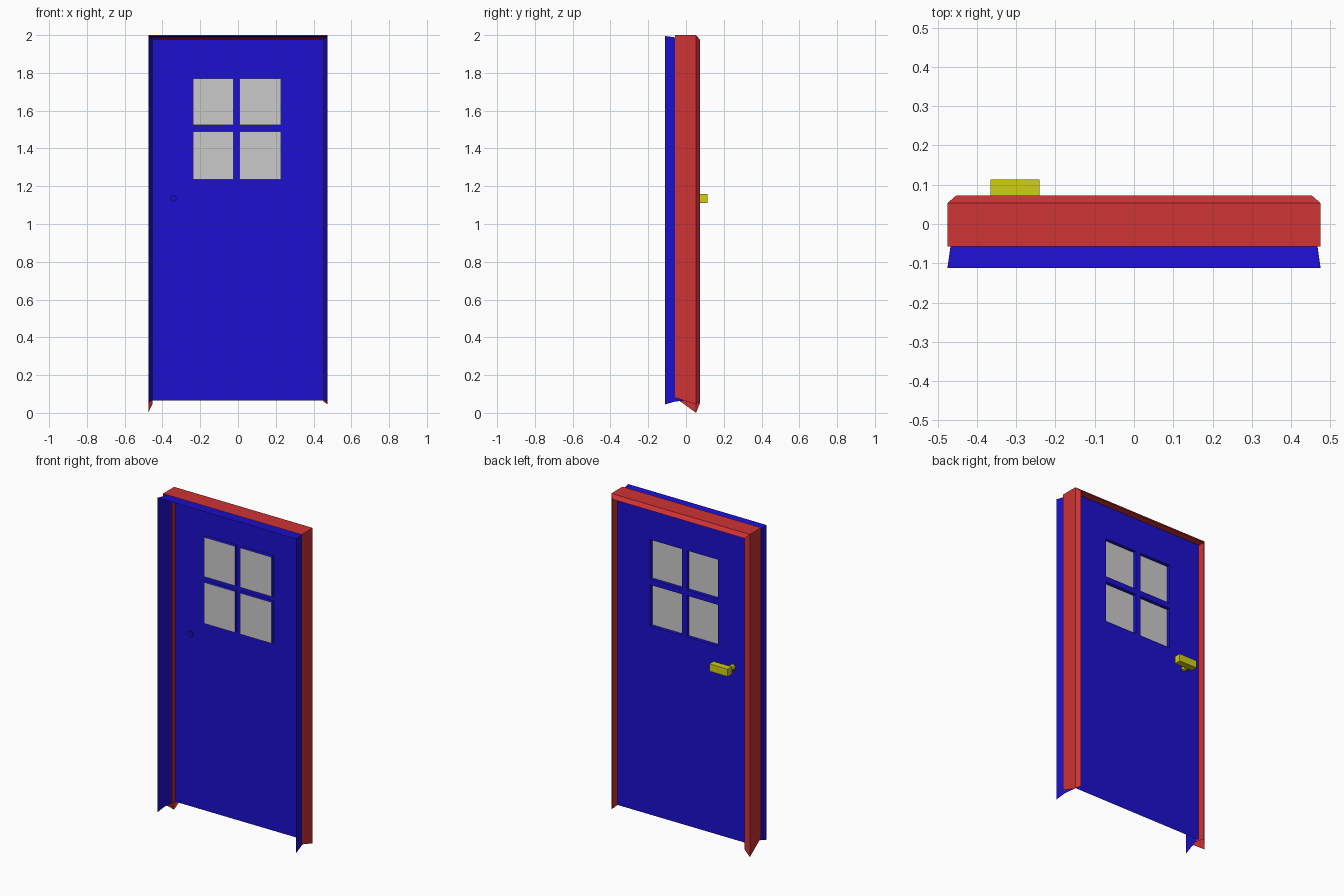
import bpy, bmesh

if "Cube" in bpy.data.objects:
    bpy.data.objects.remove(bpy.data.objects["Cube"])


def material(name, rgb):
    m = bpy.data.materials.new(name)
    m.diffuse_color = (*rgb, 1)
    m.use_nodes = True
    m.node_tree.nodes["Principled BSDF"].inputs["Base Color"].default_value = m.diffuse_color
    return m


BLUE = material("blue_paint", (0.012, 0.005, 0.62))
RED = material("red_paint", (0.62, 0.033, 0.035))
BRASS = material("yellow_metal", (0.63, 0.62, 0.006))


def finish(name, bm, mat=None):
    mesh = bpy.data.meshes.new(name)
    bmesh.ops.recalc_face_normals(bm, faces=bm.faces)
    bm.to_mesh(mesh)
    bm.free()
    ob = bpy.data.objects.new(name, mesh)
    bpy.context.collection.objects.link(ob)
    if mat:
        mesh.materials.append(mat)
    return ob


def arch(name, rows, mat):
    """Loft door-shaped outlines; row = y, half width, top, left foot, right foot."""
    bm = bmesh.new()
    loops = []
    for y, w, top, left, right in rows:
        pts = [(-w, y, left), (-w, y, top), (w, y, top), (w, y, right)]
        loops.append([bm.verts.new(p) for p in pts])
    for a, b in zip(loops, loops[1:]):
        for i in range(3):
            bm.faces.new((a[i], a[i + 1], b[i + 1], b[i]))
    return finish(name, bm, mat)


def box(name, lo, hi, mat=None):
    bm = bmesh.new()
    bmesh.ops.create_cube(bm, size=1)
    for v in bm.verts:
        v.co = [lo[i] if v.co[i] < 0 else hi[i] for i in range(3)]
    return finish(name, bm, mat)


def rod(name, x, z, y0, y1, radius, mat):
    bpy.ops.mesh.primitive_cylinder_add(
        vertices=8, radius=radius, depth=y1 - y0,
        location=(x, (y0 + y1) / 2, z), rotation=(1.570796, 0, 0))
    ob = bpy.context.object
    ob.name = name
    ob.data.materials.append(mat)


# Outer red frame with a bevelled back edge and open, slanted feet
arch("door_frame", [
    (-0.057, 0.475, 2.0, 0.08, 0.08),
    (0.053, 0.475, 2.0, 0.0, 0.045),
    (0.073, 0.452, 1.977, 0.05, 0.06),
    (0.0, 0.454, 1.98, 0.066, 0.066)], RED)

# Blue lining flaring out of the front
arch("front_lining", [
    (-0.112, 0.475, 1.995, 0.045, 0.045),
    (-0.057, 0.467, 1.988, 0.06, 0.06),
    (0.0, 0.455, 1.981, 0.066, 0.066)], BLUE)

# Door leaf: a thin sheet whose four window openings are recessed to the front
XS = [-0.452, -0.238, -0.025, 0.008, 0.227, 0.452]
ZS = [0.066, 1.235, 1.49, 1.525, 1.77, 1.98]
LEAF_Y, PANE_Y = 0.027, 0.006
bm = bmesh.new()
grid = [[bm.verts.new((x, LEAF_Y, z)) for z in ZS] for x in XS]
for i in range(5):
    for j in range(5):
        rim = [grid[i][j], grid[i + 1][j], grid[i + 1][j + 1], grid[i][j + 1]]
        if i in (1, 3) and j in (1, 3):
            # window reveal
            deep = [bm.verts.new((v.co.x, PANE_Y, v.co.z)) for v in rim]
            for k in range(4):
                n = (k + 1) % 4
                bm.faces.new((rim[k], rim[n], deep[n], deep[k]))
        else:
            bm.faces.new(rim)
finish("door_leaf", bm, BLUE)

# Window panes closing the recesses
for i in (1, 3):
    for j in (1, 3):
        bm = bmesh.new()
        corners = [(i, j), (i + 1, j), (i + 1, j + 1), (i, j + 1)]
        bm.faces.new([bm.verts.new((XS[a], PANE_Y, ZS[b])) for a, b in corners])
        finish("window_pane", bm)

# Handle on the back, its spindle and the small front stub
box("handle_grip", (-0.365, 0.073, 1.112), (-0.24, 0.113, 1.158), BRASS)
rod("handle_spindle", -0.342, 1.135, 0.028, 0.08, 0.017, BRASS)
rod("front_stub", -0.342, 1.135, 0.018, 0.028, 0.017, BLUE)
